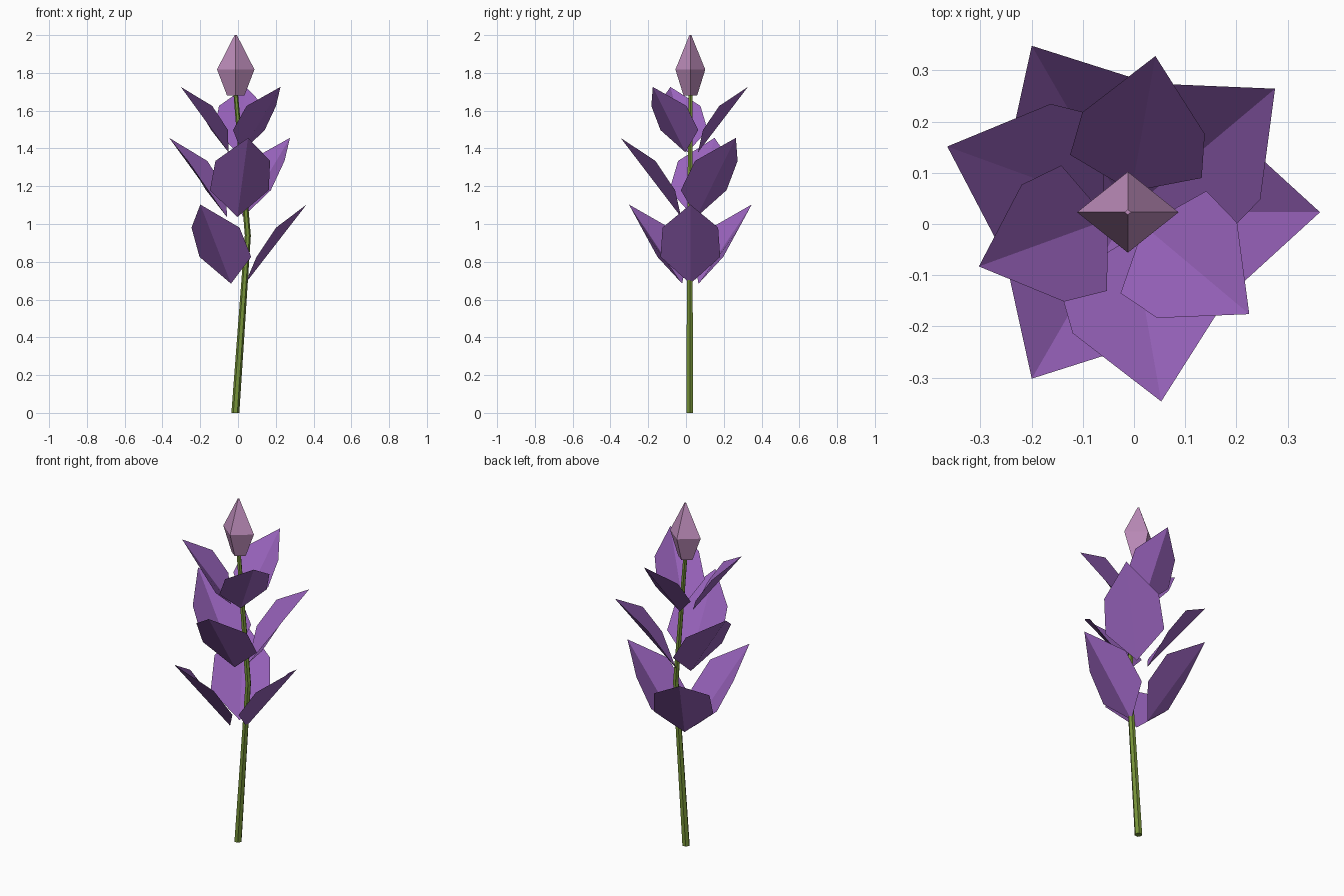
import bpy, bmesh, math
from mathutils import Vector, Matrix

if "Cube" in bpy.data.objects:
    bpy.data.objects.remove(bpy.data.objects["Cube"])

CX, CY = -0.012, 0.023  # axis of the plant


def material(name, rgb):
    m = bpy.data.materials.new(name)
    m.diffuse_color = (*rgb, 1.0)
    m.use_nodes = True
    m.node_tree.nodes["Principled BSDF"].inputs["Base Color"].default_value = m.diffuse_color
    return m


purple = material("petal purple", (0.318, 0.125, 0.507))
pink = material("bud pink", (0.507, 0.263, 0.491))
green = material("stem green", (0.180, 0.287, 0.040))


def make_object(name, verts, faces, mat, fix_normals=True):
    mesh = bpy.data.meshes.new(name)
    mesh.from_pydata(verts, [], faces)
    if fix_normals:
        bm = bmesh.new()
        bm.from_mesh(mesh)
        bmesh.ops.recalc_face_normals(bm, faces=bm.faces)
        bm.to_mesh(mesh)
        bm.free()
    mesh.materials.append(mat)
    obj = bpy.data.objects.new(name, mesh)
    bpy.context.collection.objects.link(obj)
    return obj


def loft(name, rings, sides, mat):
    """Closed skin over rings of (x, y, z, radius_x, radius_y)."""
    verts, faces = [], []
    for x, y, z, rx, ry in rings:
        for i in range(sides):
            a = 2 * math.pi * i / sides
            verts.append((x + rx * math.cos(a), y + ry * math.sin(a), z))
    for r in range(len(rings) - 1):
        for i in range(sides):
            j = (i + 1) % sides
            faces.append((r * sides + i, r * sides + j,
                          (r + 1) * sides + j, (r + 1) * sides + i))
    faces.append(tuple(reversed(range(sides))))
    last = (len(rings) - 1) * sides
    faces.append(tuple(range(last, last + sides)))
    return make_object(name, verts, faces, mat)


# Bent, tapering stem
loft("stem", [(-0.014, 0.020, 0.0, 0.021, 0.021),
              (0.052, 0.020, 0.94, 0.016, 0.016),
              (-0.012, 0.023, 1.69, 0.012, 0.012)], 6, green)

# Four-sided pointed bud
loft("bud", [(CX, CY, 1.68, 0.046, 0.036),
             (CX, CY, 1.818, 0.099, 0.079),
             (CX, CY, 2.0, 0.006, 0.005)], 4, pink)

# Folded petal pointing along +x: base, tip, then left and right edges
PETAL = [(0.050, 0, 0), (0.375, 0, 0.419),
         (0.110, 0.158, 0.142), (0.214, 0.147, 0.297),
         (0.110, -0.158, 0.142), (0.214, -0.147, 0.297)]
HALVES = [(0, 1, 3, 2), (0, 4, 5, 1)]

# Three whorls of three petals: name, base height, scale, first angle
for tier, z, scale, start in [("lower", 0.684, 1.0, 0),
                              ("middle", 1.037, 1.0, 40),
                              ("upper", 1.38, 0.825, 80)]:
    for k in range(3):
        m = (Matrix.Translation((CX, CY, z))
             @ Matrix.Rotation(math.radians(start + 120 * k), 4, 'Z')
             @ Matrix.Scale(scale, 4))
        make_object(f"{tier}_petal_{k + 1}",
                    [m @ Vector(p) for p in PETAL], HALVES, purple, False)
